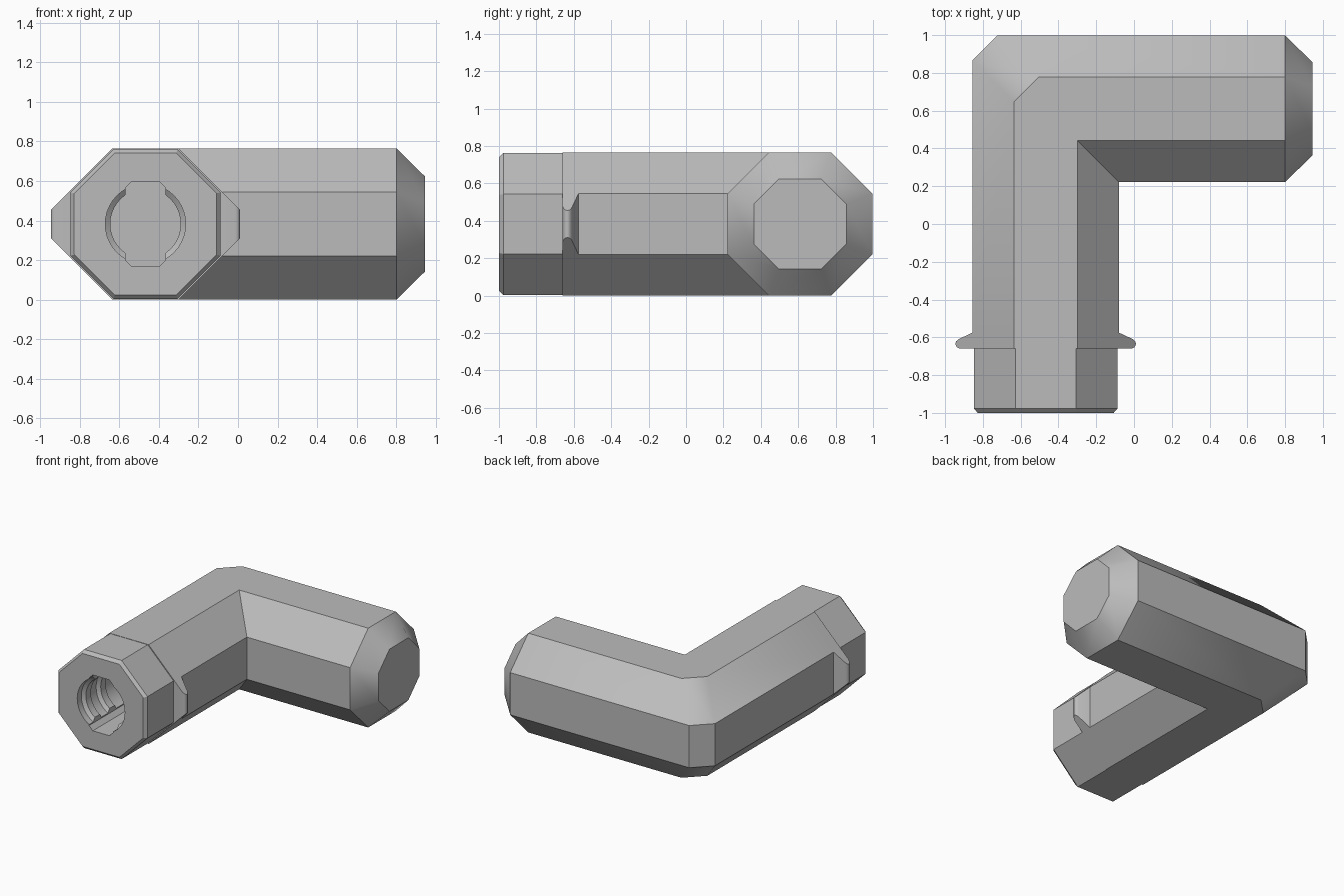
import bpy, bmesh, math
from mathutils import Vector, Matrix

if "Cube" in bpy.data.objects:
    bpy.data.objects.remove(bpy.data.objects["Cube"], do_unlink=True)

CX, CY, CZ = -0.4675, 0.61, 0.3825      # axes of the two arms
W, H, K = 0.3875, 0.3825, 0.55          # half width, half height, slanted-side limit
CUT = 0.13                              # chamfer of the outer elbow

grey = bpy.data.materials.new("light grey")
grey.use_nodes = True
grey.diffuse_color = (0.5, 0.5, 0.5, 1)
grey.node_tree.nodes["Principled BSDF"].inputs["Base Color"].default_value = (0.5, 0.5, 0.5, 1)


def octagon(w, h, k):
    """Octagon (u, z) whose slanted sides lie on |u| + |z| = k."""
    q = [(w, k - w), (k - h, h)]
    top = q + [(-u, z) for u, z in reversed(q)]
    return top + [(-u, -z) for u, z in top]


def make_object(name, bm):
    bmesh.ops.recalc_face_normals(bm, faces=bm.faces)
    me = bpy.data.meshes.new(name)
    bm.to_mesh(me)
    bm.free()
    me.materials.append(grey)
    ob = bpy.data.objects.new(name, me)
    bpy.context.collection.objects.link(ob)
    return ob


def loft(name, rings):
    """Skin a list of equal-length rings and close both ends."""
    bm = bmesh.new()
    loops = [[bm.verts.new(p) for p in r] for r in rings]
    n = len(loops[0])
    for a, b in zip(loops, loops[1:]):
        for i in range(n):
            j = (i + 1) % n
            bm.faces.new((a[i], a[j], b[j], b[i]))
    bm.faces.new(loops[0])
    bm.faces.new(loops[-1])
    bmesh.ops.remove_doubles(bm, verts=bm.verts, dist=0.0005)
    return make_object(name, bm)


def ring_y(y, w=W, h=H, k=K):
    return [(CX - u, y, CZ + z) for u, z in octagon(w, h, k)]


def ring_x(x, w=W, h=H, k=K):
    return [(x, CY + u, CZ + z) for u, z in octagon(w, h, k)]


# Front arm: chamfered mouth, slim collar, then the side catches
rings = [ring_y(-1, 0.36, 0.358, 0.515), ring_y(-0.977, 0.38, 0.38, 0.54),
         ring_y(-0.66, 0.38, 0.38, 0.54)]
catch = [(-0.66, 0.455), (-0.653, 0.469), (-0.643, 0.476), (-0.632, 0.4775),
         (-0.621, 0.474), (-0.61, 0.462), (-0.575, W)]
rings += [ring_y(y, w) for y, w in catch]

# Elbow: sharp inside, chamfered outside
oct_pts = octagon(W, H, K)
rings.append([(CX - u, CY + u - (CUT if u > 0 else 0), CZ + z) for u, z in oct_pts])
rings.append([(CX - u + (CUT if u > 0 else 0), CY + u, CZ + z) for u, z in oct_pts])

# Side arm with tapered tip
rings += [ring_x(0.8), ring_x(0.945, 0.247, 0.24, 0.355)]
body = loft("elbow_body", rings)

# Ribbed round socket cutter
profile = [(-1.05, 0.203), (-0.95, 0.203), (-0.93, 0.178), (-0.87, 0.178),
           (-0.85, 0.203), (-0.77, 0.203), (-0.75, 0.178), (-0.69, 0.178),
           (-0.67, 0.203), (-0.5, 0.203)]
SEG = 40
bore = loft("socket_bore", [
    [(CX + r * math.cos(2 * math.pi * i / SEG), y, CZ + r * math.sin(2 * math.pi * i / SEG))
     for i in range(SEG)] for y, r in profile])

# Vertical slot cutter with clipped corners
slot = loft("socket_slot", [
    [(CX + u, y, CZ + z) for u, z in octagon(0.102, 0.215, 0.285)] for y in (-1.06, -0.5003)])

bpy.context.view_layer.objects.active = body
for cutter in (bore, slot):
    mod = body.modifiers.new(cutter.name, 'BOOLEAN')
    mod.operation = 'DIFFERENCE'
    mod.solver = 'EXACT'
    mod.object = cutter
    bpy.ops.object.modifier_apply(modifier=mod.name)
    bpy.data.objects.remove(cutter, do_unlink=True)

bpy.ops.object.select_all(action='DESELECT')
body.select_set(True)
bpy.ops.object.shade_smooth_by_angle(angle=math.radians(33))
